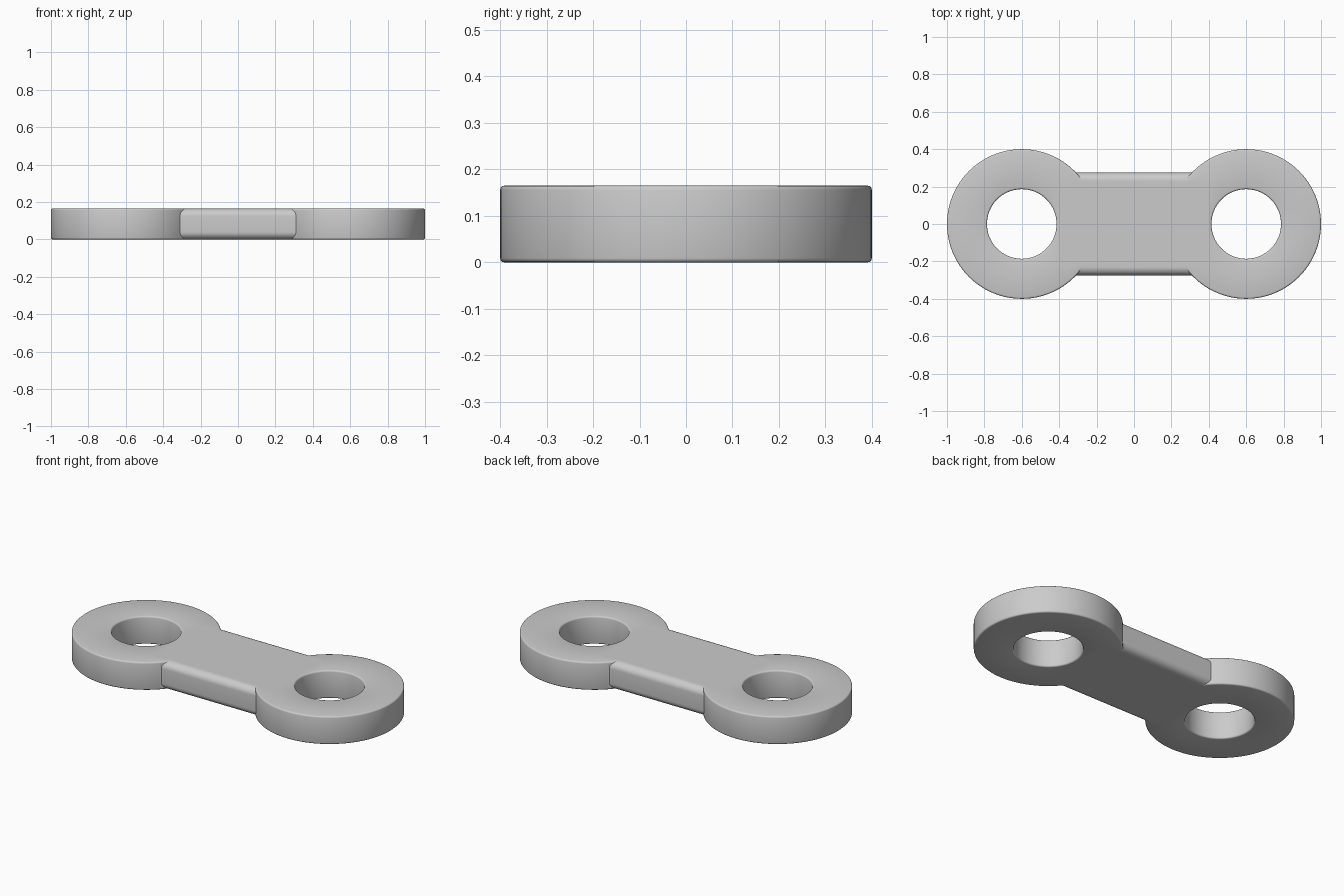
import bpy, bmesh
from math import sin, cos, pi

if "Cube" in bpy.data.objects:
    bpy.data.objects.remove(bpy.data.objects["Cube"])

H = 0.165          # plate thickness
R, HOLE = 0.4, 0.186
B = 0.009          # small edge rounding


def make(name, rings, close_rings):
    """Skin a list of closed cross-sections; either loop them or cap the ends."""
    bm = bmesh.new()
    vs = [[bm.verts.new(p) for p in ring] for ring in rings]
    n, m = len(vs), len(vs[0])
    for i in range(n if close_rings else n - 1):
        a, b = vs[i], vs[(i + 1) % n]
        for j in range(m):
            k = (j + 1) % m
            bm.faces.new((a[j], a[k], b[k], b[j]))
    if not close_rings:
        bm.faces.new(vs[0])
        bm.faces.new(vs[-1])
    bmesh.ops.recalc_face_normals(bm, faces=bm.faces)
    me = bpy.data.meshes.new(name)
    bm.to_mesh(me)
    bm.free()
    ob = bpy.data.objects.new(name, me)
    bpy.context.collection.objects.link(ob)
    return ob


def rounded_rect(u0, u1, v0, v1, ru, rv, steps):
    """Rectangle outline with elliptical corners."""
    pts = []
    for q, (u, v) in enumerate([(u1 - ru, v1 - rv), (u0 + ru, v1 - rv),
                                (u0 + ru, v0 + rv), (u1 - ru, v0 + rv)]):
        for s in range(steps + 1):
            t = (q + s / steps) * pi / 2
            pts.append((u + ru * cos(t), v + rv * sin(t)))
    return pts


def eye(name, cx):
    """Round end with a through hole."""
    prof = rounded_rect(HOLE, R, 0, H, B, B, 3)
    n = 96
    return make(name, [[(cx + r * cos(2 * pi * i / n), r * sin(2 * pi * i / n), z)
                        for r, z in prof] for i in range(n)], True)


# round ends
link_plate = eye("link_plate", -0.6)
right_eye = eye("right_eye", 0.6)

# connecting bar with softly rounded sides
section = rounded_rect(-0.275, 0.275, 0, H, 0.045, 0.04, 8)
bar = make("bar", [[(x, y, z) for y, z in section] for x in (-0.39, 0.39)], False)

# fuse everything into one plate
for part in (bar, right_eye):
    mod = link_plate.modifiers.new("fuse", 'BOOLEAN')
    mod.operation = 'UNION'
    mod.solver = 'EXACT'
    mod.object = part
bpy.context.view_layer.objects.active = link_plate
link_plate.select_set(True)
for mod in list(link_plate.modifiers):
    bpy.ops.object.modifier_apply(modifier=mod.name)
for part in (bar, right_eye):
    bpy.data.objects.remove(part)
bpy.ops.object.shade_smooth_by_angle(angle=0.55)
